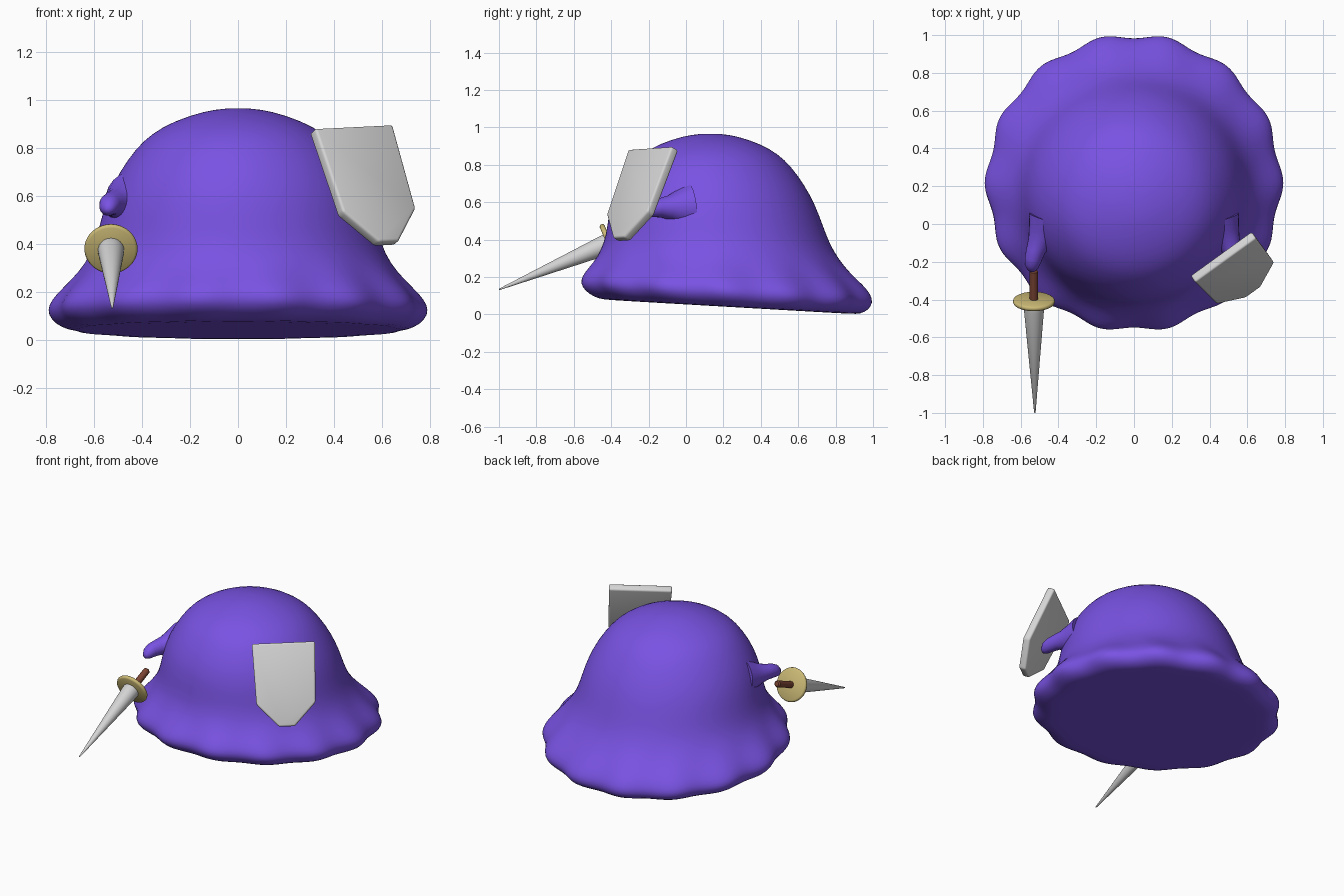
import bpy, bmesh, math
from mathutils import Vector, Matrix

cube = bpy.data.objects.get("Cube")
if cube:
    bpy.data.objects.remove(cube, do_unlink=True)


def material(name, rgb, rough=0.6):
    m = bpy.data.materials.new(name)
    m.use_nodes = True
    m.diffuse_color = (*rgb, 1)
    bsdf = m.node_tree.nodes["Principled BSDF"]
    bsdf.inputs["Base Color"].default_value = (*rgb, 1)
    bsdf.inputs["Roughness"].default_value = rough
    return m


PURPLE = material("purple", (0.19, 0.085, 0.76))
STEEL = material("pale_grey", (0.66, 0.66, 0.66))
GOLD = material("dull_gold", (0.60, 0.49, 0.18))
BROWN = material("reddish_brown", (0.20, 0.06, 0.035))


def finish(name, bm, mat, angle=40):
    bmesh.ops.recalc_face_normals(bm, faces=bm.faces)
    mesh = bpy.data.meshes.new(name)
    bm.to_mesh(mesh)
    bm.free()
    mesh.materials.append(mat)
    ob = bpy.data.objects.new(name, mesh)
    bpy.context.collection.objects.link(ob)
    bpy.ops.object.select_all(action='DESELECT')
    ob.select_set(True)
    bpy.context.view_layer.objects.active = ob
    bpy.ops.object.shade_smooth_by_angle(angle=math.radians(angle))
    return ob


def skin(bm, rings):
    """Bridge successive rings of points and cap both ends."""
    loops = [[bm.verts.new(p) for p in ring] for ring in rings]
    n = len(loops[0])
    for a, b in zip(loops, loops[1:]):
        for i in range(n):
            j = (i + 1) % n
            bm.faces.new((a[i], a[j], b[j], b[i]))
    for end in (loops[0], loops[-1]):
        centre = sum((v.co for v in end), Vector()) / n
        hub = bm.verts.new(centre)
        for i in range(n):
            bm.faces.new((end[i], end[(i + 1) % n], hub))


def tube(name, stations, axis, mat, segs=24, angle=40):
    """Round section of changing radius, square to one axis."""
    turn = Vector(axis).to_track_quat('Z', 'Y')
    rings = []
    for centre, r in stations:
        ring = []
        for i in range(segs):
            a = math.tau * i / segs
            ring.append(Vector(centre) + turn @ Vector((r * math.cos(a), r * math.sin(a), 0)))
        rings.append(ring)
    bm = bmesh.new()
    skin(bm, rings)
    return finish(name, bm, mat, angle)


# Body: leaning dome with a tilted, scalloped skirt
TOP, SEGS, LOBES = 0.967, 112, 14
profile = [(0.35, 0.04), (0.66, 0.04), (0.70, 0.043), (0.75, 0.065), (0.78, 0.105),
           (0.778, 0.145), (0.75, 0.19), (0.69, 0.25), (0.635, 0.32), (0.597, 0.4),
           (0.572, 0.5), (0.543, 0.6), (0.495, 0.7), (0.425, 0.8), (0.36, 0.86),
           (0.27, 0.912), (0.14, 0.955), (0.05, 0.966)]
rings = []
for r, z in profile:
    lift = 1 - z / TOP
    wave = 0.016 * max(0, 1 - abs(z - 0.12) / 0.2)
    ring = []
    for i in range(SEGS):
        a = math.tau * i / SEGS
        rr = r + wave * math.cos(LOBES * a) * min(1, r / 0.7)
        dy = rr * math.sin(a)
        ring.append((rr * math.cos(a), 0.13 + 0.115 * lift ** 2 + dy, z - 0.06 * dy * lift))
    rings.append(ring)
bm = bmesh.new()
skin(bm, rings)
body = finish("body", bm, PURPLE, 75)
body.modifiers.new("smooth", 'SUBSURF').levels = 1
body.modifiers["smooth"].render_levels = 1

# Stubby arms, one on each side
for side, label in ((-1, "right"), (1, "left")):
    path = [((0.43, 0.02, 0.575), 0.13), ((0.465, -0.04, 0.57), 0.095),
            ((0.495, -0.09, 0.57), 0.066), ((0.52, -0.14, 0.57), 0.051),
            ((0.535, -0.19, 0.565), 0.045), ((0.543, -0.225, 0.555), 0.037),
            ((0.546, -0.247, 0.547), 0.02), ((0.547, -0.253, 0.545), 0.006)]
    tube(label + "_arm", [((side * p[0], p[1], p[2]), r) for p, r in path],
         (side * 0.3, -1, -0.1), PURPLE, 24, 80)

# Sword: parts strung along one axis from the guard centre
AXIS = Vector((0, -0.92, -0.385)).normalized()
HILT = Vector((-0.53, -0.41, 0.38))


def along(stations):
    return [(HILT + AXIS * d + Vector((0.008 * max(0, d), 0, 0)), r) for d, r in stations]


tube("sword_blade", along([(0, 0.052), (0.02, 0.055), (0.05, 0.053), (0.636, 0.004), (0.641, 0.001)]),
     AXIS, STEEL, 32)
tube("sword_guard", along([(-0.014, 0.1), (-0.009, 0.108), (0, 0.111), (0.009, 0.108), (0.014, 0.1)]),
     AXIS, GOLD, 48, 60)
tube("sword_handle", along([(-0.18, 0.015), (-0.172, 0.022), (0, 0.022)]), AXIS, BROWN, 16)

# Shield: bevelled plate tilted in front of the left arm
right = Vector((0.81, 0.585, 0.04)).normalized()
out = Vector((0.51, -0.74, 0.42))
out = (out - right * out.dot(right)).normalized()
up = out.cross(right)
frame = Matrix((right, up, out)).transposed()
half = [(0.2, 0), (0.187, -0.385), (0.05, -0.53)]
outline = half + [(-x, y) for x, y in reversed(half)]
bm = bmesh.new()
base = bm.faces.new([bm.verts.new((x, y, -0.04)) for x, y in outline])
top = bmesh.ops.extrude_face_region(bm, geom=[base])
bmesh.ops.translate(bm, verts=[g for g in top["geom"] if isinstance(g, bmesh.types.BMVert)],
                    vec=(0, 0, 0.05))
bmesh.ops.bevel(bm, geom=list(bm.edges), offset=0.012, segments=3, profile=0.5, affect='EDGES')
bmesh.ops.transform(bm, matrix=Matrix.Translation((0.48, -0.185, 0.887)) @ frame.to_4x4(),
                    verts=bm.verts)
finish("shield", bm, STEEL, 35)
